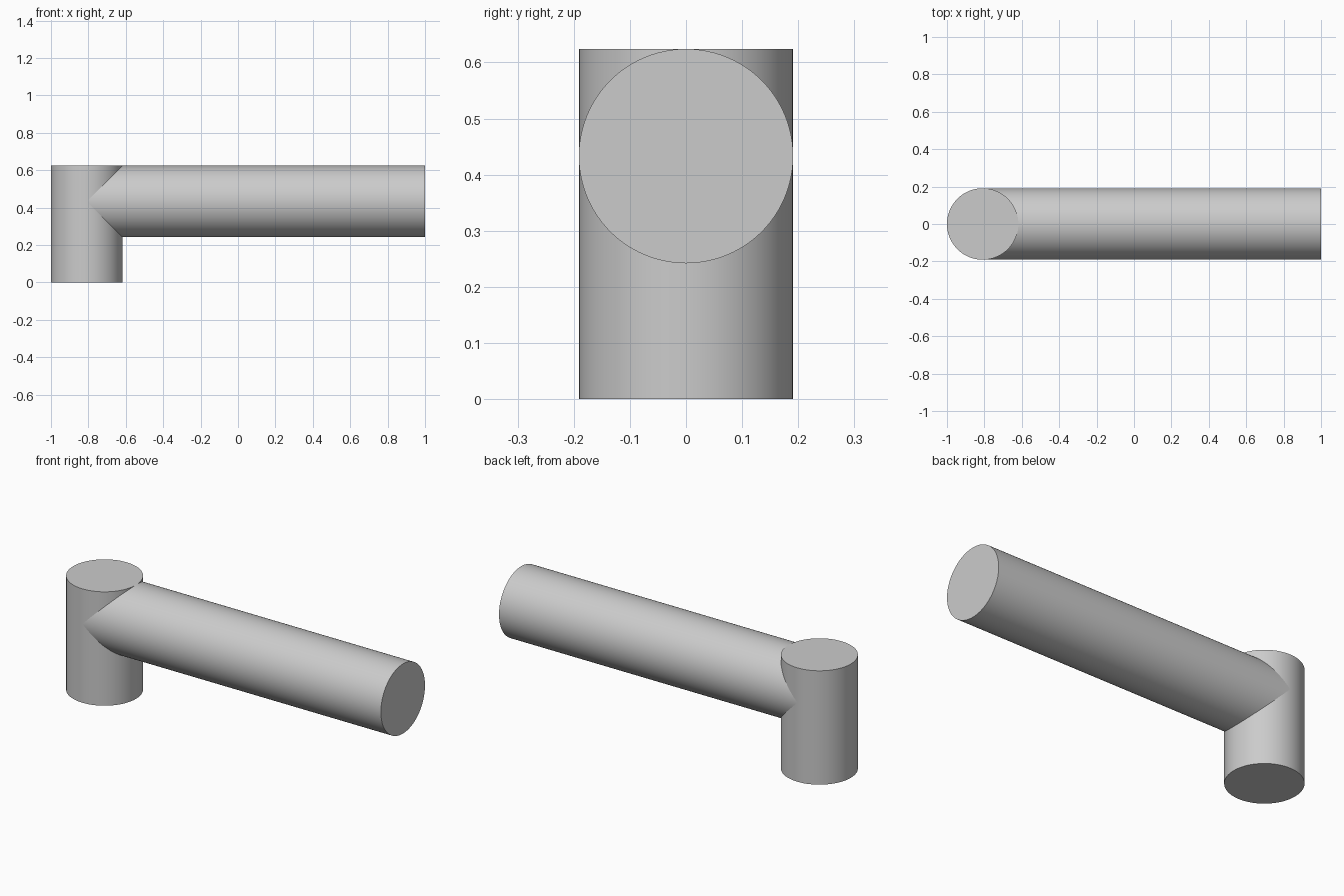
import bpy
import math

cube = bpy.data.objects.get("Cube")
if cube:
    bpy.data.objects.remove(cube, do_unlink=True)

RADIUS = 0.191
HEIGHT = 0.624
POST_X = -1 + RADIUS

grey = bpy.data.materials.new("plain_grey")
grey.use_nodes = True
colour = (0.6, 0.6, 0.6, 1)
grey.diffuse_color = colour
grey.node_tree.nodes["Principled BSDF"].inputs["Base Color"].default_value = colour


def rod(name, length, centre, rotation=(0, 0, 0)):
    bpy.ops.mesh.primitive_cylinder_add(
        vertices=96, radius=RADIUS, depth=length, location=centre, rotation=rotation)
    obj = bpy.context.object
    obj.name = name
    obj.data.materials.append(grey)
    bpy.ops.object.shade_smooth_by_angle(angle=math.radians(30))
    return obj


# Upright post
rod("post", HEIGHT, (POST_X, 0, HEIGHT / 2))

# Horizontal arm, starting on the post axis and flush with its top
rod("arm", 1 - POST_X, ((1 + POST_X) / 2, 0, HEIGHT - RADIUS), (0, math.pi / 2, 0))
